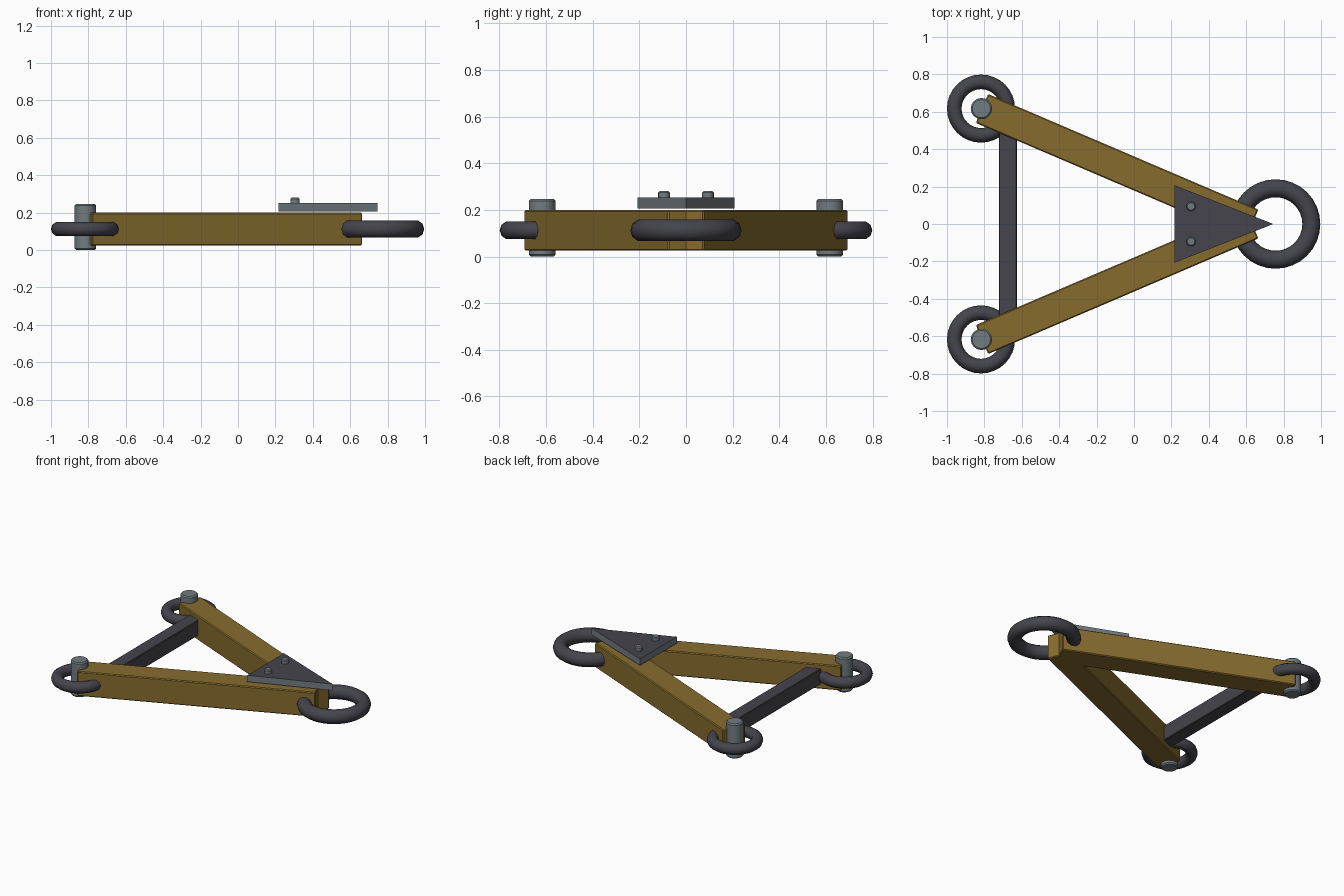
import bpy, bmesh, math
from mathutils import Vector

if "Cube" in bpy.data.objects:
    bpy.data.objects.remove(bpy.data.objects["Cube"])


def material(name, rgb):
    m = bpy.data.materials.new(name)
    m.diffuse_color = (*rgb, 1)
    m.use_nodes = True
    m.node_tree.nodes["Principled BSDF"].inputs["Base Color"].default_value = m.diffuse_color
    return m


WOOD = material("brown wood", (0.24, 0.15, 0.027))
IRON = material("dark iron", (0.058, 0.058, 0.072))
STEEL = material("grey steel", (0.17, 0.20, 0.22))


def finish(ob, name, mat, bevel=0.0, smooth=False):
    ob.name = name
    ob.data.materials.append(mat)
    if bevel:
        b = ob.modifiers.new("edge", 'BEVEL')
        b.width, b.segments = bevel, 1
        b.limit_method = 'ANGLE'
        b.angle_limit = math.radians(40)
    if smooth:
        bpy.ops.object.shade_smooth_by_angle(angle=math.radians(40))
    return ob


def beam(name, a, b, width, z0, z1, mat, bevel):
    a, b = Vector(a), Vector(b)
    d, c = b - a, (a + b) / 2
    bpy.ops.mesh.primitive_cube_add(size=1, location=(c.x, c.y, (z0 + z1) / 2),
                                    rotation=(0, 0, math.atan2(d.y, d.x)))
    ob = bpy.context.object
    ob.scale = (d.length, width, z1 - z0)
    bpy.ops.object.transform_apply(location=False, rotation=False, scale=True)
    return finish(ob, name, mat, bevel)


def ring(name, x, y, major, minor):
    bpy.ops.mesh.primitive_torus_add(location=(x, y, 0.1125), major_radius=major,
                                     minor_radius=minor, major_segments=32,
                                     minor_segments=10)
    return finish(bpy.context.object, name, IRON, smooth=True)


def pin(name, x, y, r, z0, z1, bevel):
    bpy.ops.mesh.primitive_cylinder_add(vertices=16, radius=r, depth=z1 - z0,
                                        location=(x, y, (z0 + z1) / 2))
    return finish(bpy.context.object, name, STEEL, bevel, smooth=True)


# Mirrored wooden arms with end pins, small rings and plate rivets
for side, s in (("left", 1), ("right", -1)):
    beam(side + "_arm", (-0.8125, s * 0.6175), (0.632, 0), 0.168, 0.025, 0.2, WOOD, 0.006)
    pin(side + "_end_pin", -0.816, s * 0.617, 0.057, 0.0, 0.247, 0.008)
    ring(side + "_small_ring", -0.818, s * 0.617, 0.143, 0.039)
    pin(side + "_rivet", 0.305, s * 0.094, 0.025, 0.245, 0.28, 0.006)

# Cross bar between the arms and the large front ring
beam("cross_bar", (-0.674, -0.53), (-0.674, 0.53), 0.096, 0.06, 0.17, IRON, 0.004)
ring("large_ring", 0.757, 0, 0.191, 0.048)

# Triangular gusset plate: steel edge, dark top
bm = bmesh.new()
base = [bm.verts.new((x, y, 0.207)) for x, y in ((0.217, -0.207), (0.745, 0), (0.217, 0.207))]
face = bm.faces.new(base)
new = bmesh.ops.extrude_face_region(bm, geom=[face])["geom"]
bmesh.ops.translate(bm, vec=(0, 0, 0.046), verts=[v for v in new if isinstance(v, bmesh.types.BMVert)])
bmesh.ops.recalc_face_normals(bm, faces=bm.faces[:])
for f in bm.faces:
    f.material_index = 1 if f.normal.z > 0.9 else 0
me = bpy.data.meshes.new("gusset_plate")
bm.to_mesh(me)
bm.free()
plate = bpy.data.objects.new("gusset_plate", me)
bpy.context.collection.objects.link(plate)
me.materials.append(STEEL)
me.materials.append(IRON)
